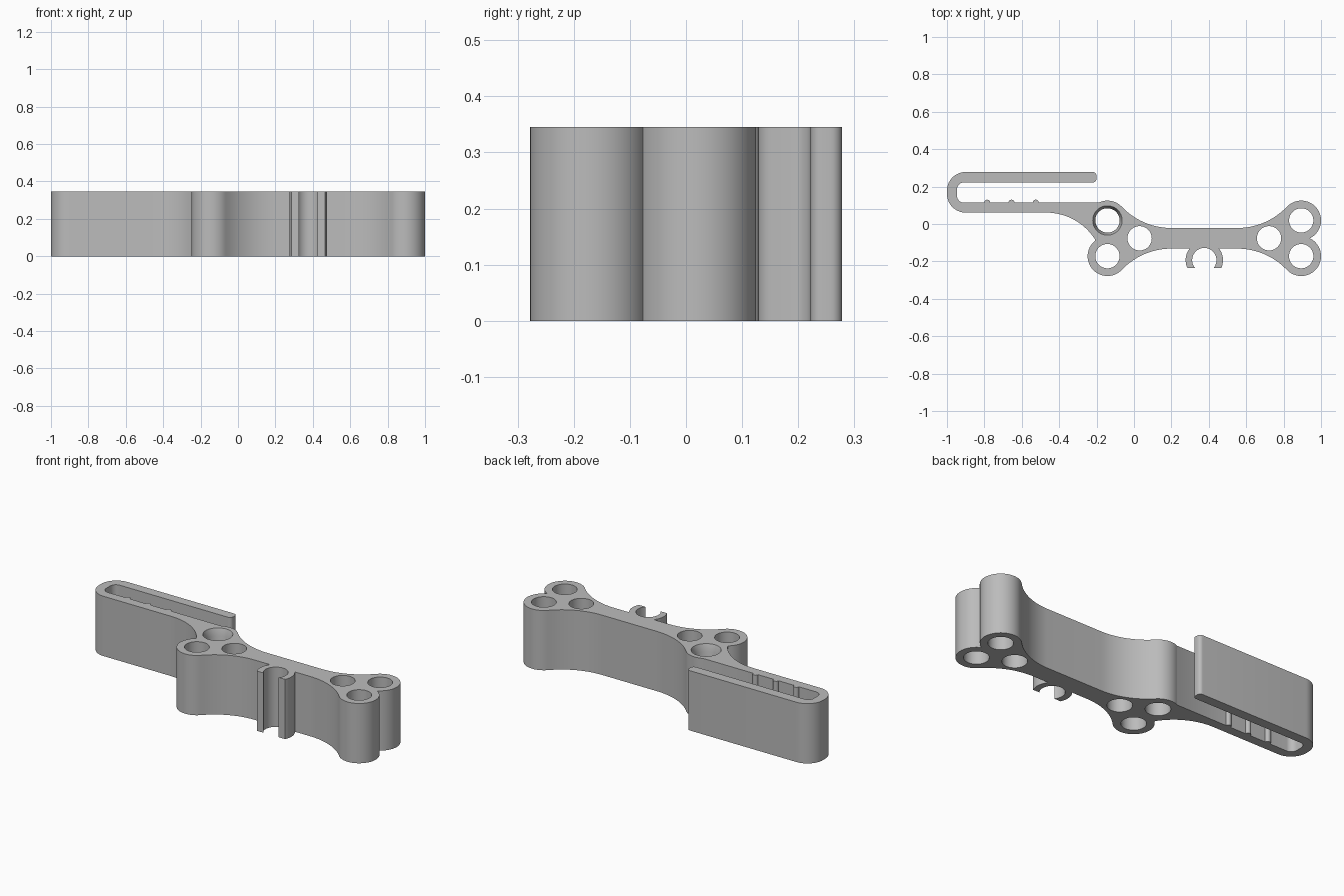
import bpy, bmesh
from math import sin, cos, radians, degrees, sqrt, atan2, asin, pi

cube = bpy.data.objects.get("Cube")
if cube:
    bpy.data.objects.remove(cube, do_unlink=True)

HEIGHT = 0.345
AXIS = -0.0765                 # centre line of the bar with the lobes
LOBE_R, LOBE_OFF = 0.106, 0.0955
LEFT_X, RIGHT_X = -0.142, 0.894
BAR_HALF, FILLET_X = 0.055, 0.2
HOLE_R = 0.065
UP, LOW = AXIS + LOBE_OFF, AXIS - LOBE_OFF
MID_X = (LEFT_X + RIGHT_X) / 2

grey = bpy.data.materials.new("plain grey")
grey.use_nodes = True
grey.diffuse_color = (0.5, 0.5, 0.5, 1)
grey.node_tree.nodes["Principled BSDF"].inputs["Base Color"].default_value = (0.5, 0.5, 0.5, 1)


def arc(cx, cy, r, a0, a1, step=5):
    """Points on an arc between two angles in degrees."""
    n = max(2, round(abs(a1 - a0) / step))
    return [(cx + r * cos(radians(a0 + (a1 - a0) * i / n)),
             cy + r * sin(radians(a0 + (a1 - a0) * i / n))) for i in range(n + 1)]


def prism(name, points, z0, z1):
    """Solid with the given outline."""
    bm = bmesh.new()
    face = bm.faces.new([bm.verts.new((x, y, z0)) for x, y in points])
    top = bmesh.ops.extrude_face_region(bm, geom=[face])["geom"]
    bmesh.ops.translate(bm, vec=(0, 0, z1 - z0),
                        verts=[v for v in top if isinstance(v, bmesh.types.BMVert)])
    bmesh.ops.recalc_face_normals(bm, faces=bm.faces)
    return link(name, bm)


def link(name, bm):
    mesh = bpy.data.meshes.new(name)
    bm.to_mesh(mesh)
    bm.free()
    mesh.materials.append(grey)
    obj = bpy.data.objects.new(name, mesh)
    bpy.context.collection.objects.link(obj)
    return obj


def cone(name, x, y, z0, z1, r0, r1):
    """Upright round cutter."""
    bm = bmesh.new()
    bmesh.ops.create_cone(bm, cap_ends=True, segments=64, radius1=r0, radius2=r1, depth=z1 - z0)
    bmesh.ops.translate(bm, vec=(x, y, (z0 + z1) / 2), verts=bm.verts)
    return link(name, bm)


# Fillet that touches both a lobe and the straight bar
dx = FILLET_X - LEFT_X
k = LOBE_OFF - BAR_HALF
fil_r = (dx * dx + k * k - LOBE_R ** 2) / (2 * (LOBE_R + k))
fil_off = BAR_HALF + fil_r
fil_a = degrees(atan2(fil_off - LOBE_OFF, dx))
notch = degrees(asin(LOBE_OFF / LOBE_R))
right_fx = 2 * MID_X - FILLET_X

# Cable clip under the bar: an open ring cut off flat
clip_y, clip_out, clip_in, tip = -0.193, 0.1, 0.065, -0.236
bar_low = AXIS - BAR_HALF
root = degrees(asin((bar_low - clip_y) / clip_out))
out_a = degrees(asin((tip - clip_y) / clip_out))
in_a = degrees(asin((tip - clip_y) / clip_in))

# Spring arm: outer end and underside sweeping into the lower lobe
outline = arc(-0.9, 0.178, 0.1, 180, 192, 6)[:1]
outline += arc(-0.9, 0.161, 0.1, 180, 270)
outline += arc(-0.47, -0.25, 0.311, 90, 33.5, 4)
# Lower edge: lobe, fillet, clip, fillet, lobe
outline += arc(LEFT_X, LOW, LOBE_R, 128, 360 - fil_a)
outline += arc(FILLET_X, AXIS - fil_off, fil_r, 180 - fil_a, 90, 3)[1:]
outline += arc(MID_X, clip_y, clip_out, 180 - root, 180 - out_a)
outline += arc(MID_X, clip_y, clip_in, 180 - in_a, in_a)
outline += arc(MID_X, clip_y, clip_out, out_a, root)
outline += arc(right_fx, AXIS - fil_off, fil_r, 90, fil_a, 3)
outline += arc(RIGHT_X, LOW, LOBE_R, fil_a - 180, notch)[1:]
# Upper edge back to the upper left lobe
outline += arc(RIGHT_X, UP, LOBE_R, -notch, 180 - fil_a)[1:]
outline += arc(right_fx, AXIS + fil_off, fil_r, -fil_a, -90, 3)[1:]
outline += arc(FILLET_X, AXIS + fil_off, fil_r, -90, fil_a - 180, 3)
arm_top = 0.114
meet = 180 - degrees(asin((arm_top - UP) / LOBE_R))
outline += arc(LEFT_X, UP, LOBE_R, fil_a, meet)[1:]
# Inside of the spring arm with three small gripping ridges
for x in (-0.525, -0.655, -0.785):
    outline += arc(x, arm_top, 0.016, 0, 180, 20)
outline += arc(-0.91, arm_top + 0.036, 0.036, 270, 180, 10)
outline += arc(-0.91, 0.222 - 0.036, 0.036, 180, 90, 10)
# Rounded free end and the back of the arm
outline += arc(-0.22, 0.242, 0.02, -90, 0, 15)
outline += arc(-0.22, 0.258, 0.02, 0, 90, 15)
outline += arc(-0.9, 0.178, 0.1, 90, 180)[:-1]

body = prism("clip_holder_body", outline, 0, HEIGHT)

# Six through holes, one of them with a countersunk top
holes = [(x, y) for x in (LEFT_X, RIGHT_X) for y in (UP, LOW)]
holes += [(0.03, AXIS), (2 * MID_X - 0.03, AXIS)]
cutters = [cone("hole_cutter", x, y, -0.1, HEIGHT + 0.1, HOLE_R, HOLE_R) for x, y in holes]
cutters.append(cone("countersink_cutter", LEFT_X, UP, HEIGHT - 0.04, HEIGHT + 0.01, HOLE_R, 0.082))
for cutter in cutters:
    mod = body.modifiers.new("hole", 'BOOLEAN')
    mod.operation, mod.solver, mod.object = 'DIFFERENCE', 'EXACT', cutter

# Bake the holes and drop the cutters
bpy.context.view_layer.update()
baked = bpy.data.meshes.new_from_object(body.evaluated_get(bpy.context.evaluated_depsgraph_get()))
body.modifiers.clear()
body.data = baked
for cutter in cutters:
    bpy.data.objects.remove(cutter, do_unlink=True)

bpy.ops.object.select_all(action='DESELECT')
body.select_set(True)
bpy.context.view_layer.objects.active = body
bpy.ops.object.shade_smooth_by_angle(angle=radians(30))
